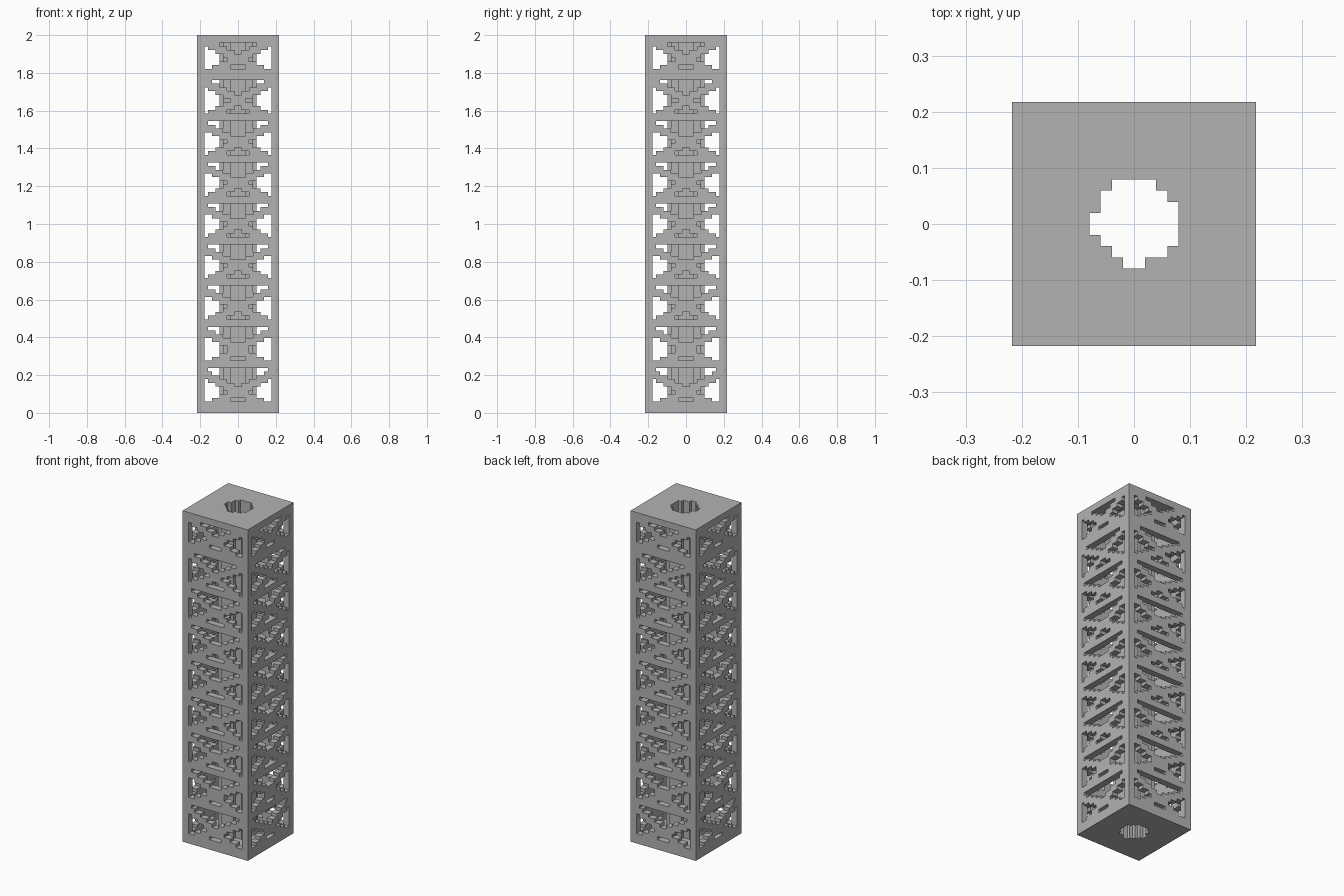
import bpy
import math

old = bpy.data.objects.get("Cube")
if old:
    bpy.data.objects.remove(old, do_unlink=True)

# One grey material
grey = bpy.data.materials.new("plain_grey")
grey.use_nodes = True
COLOR = (0.45, 0.45, 0.45, 1)
grey.diffuse_color = COLOR
grey.node_tree.nodes["Principled BSDF"].inputs["Base Color"].default_value = COLOR

# Block grid
WIDE, TALL = 22, 101
UNIT = 2 / TALL
CELL = 0.2195            # height of one cross-braced bay
BAYS = 9


def middle(i, j, k):
    return (i + 0.5 - WIDE / 2) * UNIT, (j + 0.5 - WIDE / 2) * UNIT, (k + 0.5) * UNIT


def bore_radius(x, y):
    return math.hypot(x - 0.004, y - 0.003)


def braced(u, z):
    """True where a wall is solid: corner posts, rails and crossed braces."""
    if abs(u) > 0.178:
        return True
    if any(0.233 < z - CELL * b < 0.2765 for b in range(-1, BAYS)):
        return True
    rise = min(abs(z - 0.117 - CELL * b) for b in range(BAYS))
    return abs(abs(u) * 0.508 - rise) < 0.025


def is_plate(i, j, k):
    x, y, z = middle(i, j, k)
    return (k < 2 or k >= TALL - 2) and bore_radius(x, y) > 0.0745


def is_wall(i, j, k):
    x, y, z = middle(i, j, k)
    side = i < 2 or i >= WIDE - 2
    front = j < 2 or j >= WIDE - 2
    return (side and braced(y, z)) or (front and braced(x, z))


def is_shell(i, j, k):
    return is_plate(i, j, k) or is_wall(i, j, k)


def is_tube(i, j, k):
    x, y, z = middle(i, j, k)
    return 2 <= k < TALL - 2 and bore_radius(x, y) > 0.0745 and math.hypot(x, y) < 0.1


def build(name, rule):
    """Skin every block chosen by the rule with its exposed faces."""
    blocks = {(i, j, k) for i in range(WIDE) for j in range(WIDE)
              for k in range(TALL) if rule(i, j, k)}
    verts, faces, shared = [], [], {}

    def corner(p, tile):
        if not tile and p in shared:
            return shared[p]
        verts.append(((p[0] - WIDE / 2) * UNIT, (p[1] - WIDE / 2) * UNIT, p[2] * UNIT))
        if not tile:
            shared[p] = len(verts) - 1
        return len(verts) - 1

    for block in blocks:
        for axis in range(3):
            for step in (-1, 1):
                beside = list(block)
                beside[axis] += step
                if tuple(beside) in blocks:
                    continue
                a, b = (axis + 1) % 3, (axis + 2) % 3
                # Front and underside are laid as separate square tiles
                tile = step < 0 and axis > 0
                loop = []
                for da, db in ((0, 0), (1, 0), (1, 1), (0, 1)):
                    p = list(block)
                    p[axis] += step > 0
                    p[a] += da
                    p[b] += db
                    loop.append(corner(tuple(p), tile))
                faces.append(loop if step > 0 else loop[::-1])

    mesh = bpy.data.meshes.new(name)
    mesh.from_pydata(verts, [], faces)
    mesh.materials.append(grey)
    obj = bpy.data.objects.new(name, mesh)
    bpy.context.collection.objects.link(obj)
    return obj


# Braced square shell with pierced end plates, and the pipe down its middle
build("braced_shell", is_shell)
build("inner_tube", is_tube)
